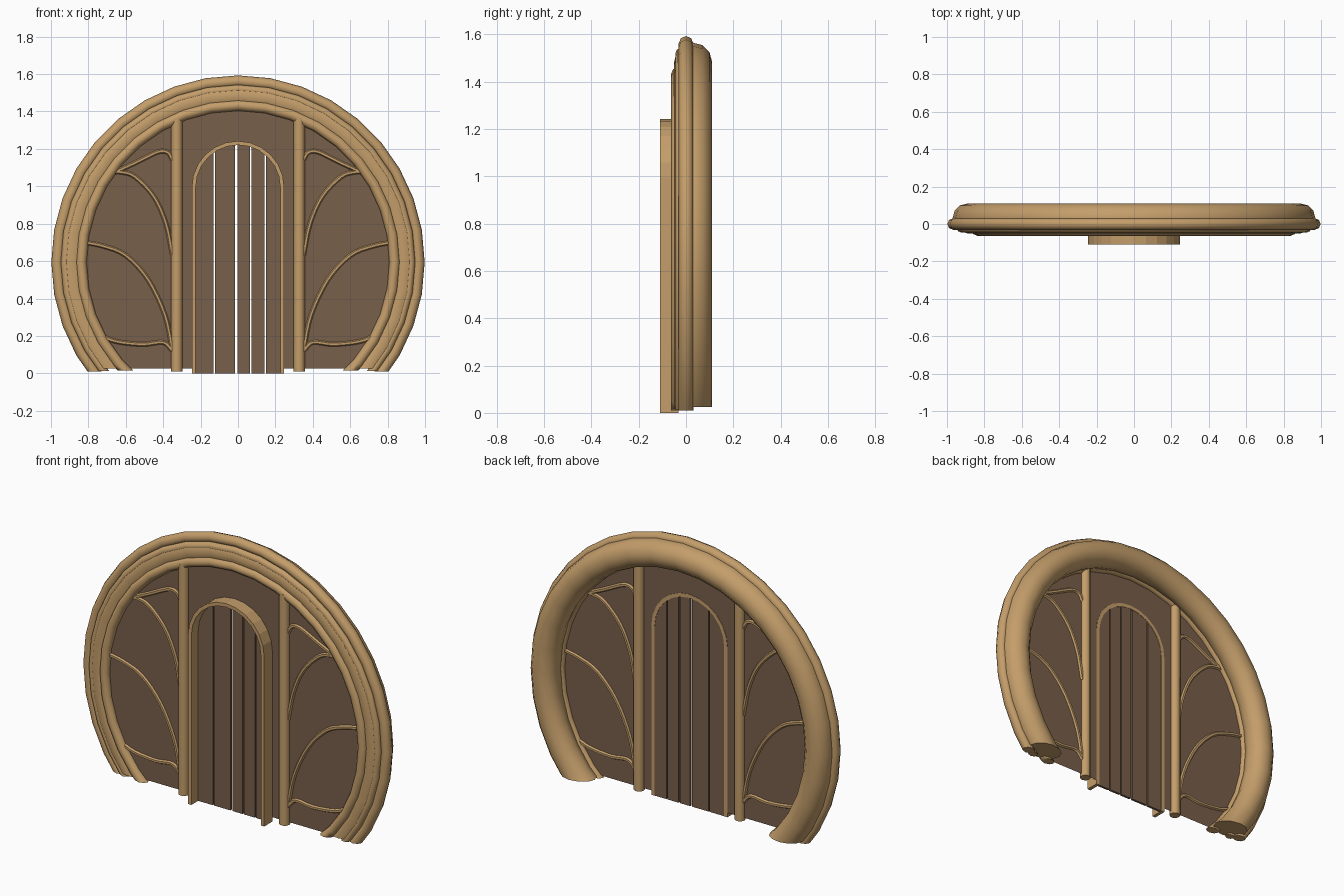
import bpy, bmesh, math
from mathutils import Vector

if "Cube" in bpy.data.objects:
    bpy.data.objects.remove(bpy.data.objects["Cube"])

CZ = 0.595      # height of the ring centre
PANEL_Y = -0.033


def material(name, rgb):
    m = bpy.data.materials.new(name)
    m.diffuse_color = (*rgb, 1)
    m.use_nodes = True
    m.node_tree.nodes["Principled BSDF"].inputs["Base Color"].default_value = m.diffuse_color
    return m


TAN = material("tan_wood", (0.55, 0.34, 0.145))
BROWN = material("brown_wood", (0.19, 0.115, 0.07))


def finish(bm, name, mat, smooth=True):
    bmesh.ops.recalc_face_normals(bm, faces=bm.faces)
    me = bpy.data.meshes.new(name)
    bm.to_mesh(me)
    bm.free()
    me.materials.append(mat)
    ob = bpy.data.objects.new(name, me)
    bpy.context.collection.objects.link(ob)
    if smooth:
        bpy.ops.object.select_all(action='DESELECT')
        ob.select_set(True)
        bpy.context.view_layer.objects.active = ob
        bpy.ops.object.shade_smooth_by_angle(angle=math.radians(50))
    return ob


def tube(name, path, y, rad, sides, cut=None):
    """Round tube along an (x, z) path at depth y, optionally cut flat at a height."""
    bm = bmesh.new()
    rows = []
    for i, (x, z) in enumerate(path):
        a, b = path[max(i - 1, 0)], path[min(i + 1, len(path) - 1)]
        t = Vector((b[0] - a[0], 0, b[1] - a[1])).normalized()
        n = Vector((-t.z, 0, t.x))
        row = []
        for k in range(sides):
            ang = 2 * math.pi * k / sides
            p = Vector((x, y, z)) + n * rad * math.cos(ang)
            p.y += rad * math.sin(ang)
            row.append(bm.verts.new(p))
        rows.append(row)
    for r, s in zip(rows, rows[1:]):
        for k in range(sides):
            j = (k + 1) % sides
            bm.faces.new((r[k], r[j], s[j], s[k]))
    bm.faces.new(rows[0])
    bm.faces.new(rows[-1])
    if cut is not None:
        bmesh.ops.bisect_plane(bm, geom=bm.verts[:] + bm.edges[:] + bm.faces[:],
                               plane_co=(0, 0, cut), plane_no=(0, 0, -1), clear_outer=True)
        bmesh.ops.holes_fill(bm, edges=[e for e in bm.edges if e.is_boundary])
    return finish(bm, name, TAN)


def plate(name, outline, y0, y1, mat):
    """Flat outline in (x, z), extruded from y0 to y1."""
    bm = bmesh.new()
    f = bm.faces.new([bm.verts.new((x, y0, z)) for x, z in outline])
    if y1 != y0:
        ext = bmesh.ops.extrude_face_region(bm, geom=[f], use_keep_orig=True)
        vs = [g for g in ext["geom"] if isinstance(g, bmesh.types.BMVert)]
        bmesh.ops.translate(bm, vec=(0, y1 - y0, 0), verts=vs)
    return finish(bm, name, mat, False)


def spline(pts, steps=4):
    """Catmull-Rom curve through the points."""
    p = [Vector(q) for q in pts]
    p = [2 * p[0] - p[1]] + p + [2 * p[-1] - p[-2]]
    out = []
    for a, b, c, d in zip(p, p[1:], p[2:], p[3:]):
        for i in range(steps):
            t = i / steps
            out.append(0.5 * (2 * b + (c - a) * t + (2 * a - 5 * b + 4 * c - d) * t * t
                              + (3 * b - a - 3 * c + d) * t ** 3))
    return [tuple(v) for v in out] + [tuple(p[-2])]


# round surround: nested ring tubes, open at the ground
def arc(r):
    return [(r * math.cos(math.radians(a)), CZ + r * math.sin(math.radians(a)))
            for a in range(-60, 241, 10)]


for name, r, y, rad, sides, cut in (
        ("back_ring", 0.89, 0.030, 0.080, 12, 0.025),
        ("outer_ring", 0.967, 0.000, 0.031, 8, 0.01),
        ("middle_ring", 0.925, -0.022, 0.023, 8, 0.012),
        ("inner_ring", 0.838, -0.034, 0.029, 8, 0.015)):
    tube(name, arc(r), y, rad, sides, cut)


# arched doorway outline
def arch(w, zc, bottom, n=12):
    return ([(w, bottom)] + [(w * math.cos(math.pi * i / n), zc + w * math.sin(math.pi * i / n))
                             for i in range(n + 1)] + [(-w, bottom)])


ARCH_Z = 0.995

# wall panel with the doorway left open
R, base = 0.835, 0.025
a0 = math.asin((base - CZ) / R)
wall = [(R * math.cos(a), CZ + R * math.sin(a))
        for a in [math.pi - a0 - (math.pi - 2 * a0) * i / 30 for i in range(31)]]
plate("wall_panel", wall + arch(0.236, ARCH_Z, base), PANEL_Y, PANEL_Y, BROWN)

# door frame
plate("door_frame", arch(0.247, ARCH_Z, 0) + arch(0.226, ARCH_Z, 0)[::-1], -0.11, PANEL_Y + 0.002, TAN)

# door planks with narrow gaps
W = 0.232
for i, (x0, x1) in enumerate(((-W, -0.131), (-0.122, -0.017), (-0.004, 0.063),
                              (0.071, 0.143), (0.151, W))):
    xs = [x0 + (x1 - x0) * k / 6 for k in range(7)]
    top = [(x, ARCH_Z + math.sqrt(max(W * W - x * x, 0))) for x in xs]
    plate(f"door_plank_{i + 1}", [(x1, 0), (x0, 0)] + top, -0.047, PANEL_Y, BROWN)

# posts and curved branch trim, mirrored left and right
branches = (
    ((0.66, 1.075), (0.55, 1.125), (0.43, 1.183), (0.375, 1.18), (0.35, 1.14)),
    ((0.68, 1.075), (0.62, 1.075), (0.55, 1.05), (0.45, 0.945), (0.385, 0.80), (0.35, 0.63)),
    ((0.82, 0.70), (0.72, 0.68), (0.60, 0.63), (0.48, 0.50), (0.39, 0.31), (0.35, 0.12)),
    ((0.74, 0.205), (0.65, 0.17), (0.51, 0.155), (0.40, 0.165), (0.35, 0.12)))
for s, side in ((-1, "left"), (1, "right")):
    tube(f"{side}_post", [(s * 0.327, 0.01), (s * 0.327, 1.365)], -0.034, 0.03, 10)
    for i, pts in enumerate(branches):
        tube(f"{side}_branch_{i + 1}", [(s * x, z) for x, z in spline(pts)], PANEL_Y, 0.012, 6)
